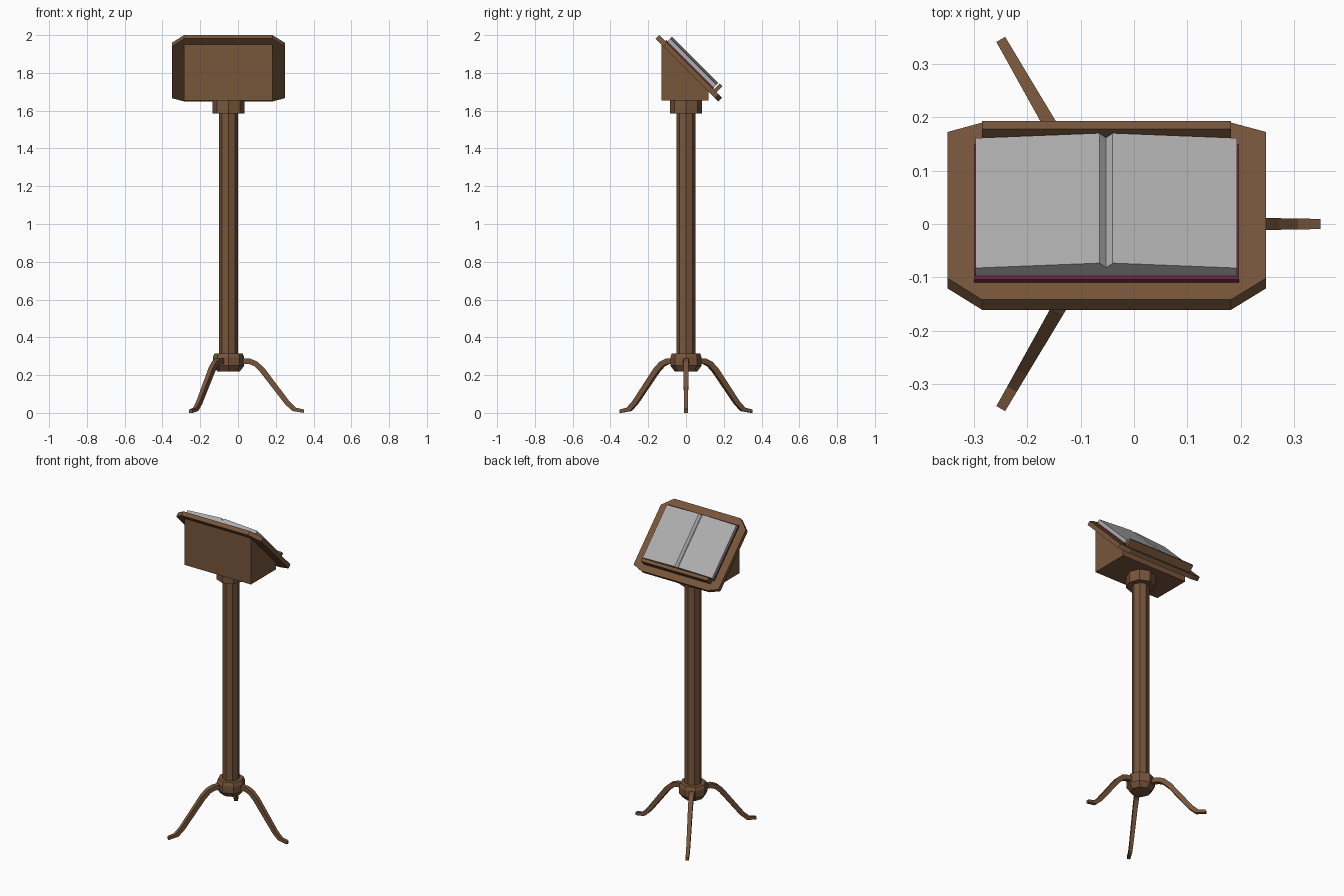
import bpy, bmesh, math

if "Cube" in bpy.data.objects:
    bpy.data.objects.remove(bpy.data.objects["Cube"])

CX = -0.05          # x of the post axis
R2 = math.sqrt(0.5)


def material(name, rgb):
    m = bpy.data.materials.new(name)
    m.diffuse_color = (*rgb, 1)
    m.use_nodes = True
    m.node_tree.nodes["Principled BSDF"].inputs["Base Color"].default_value = m.diffuse_color
    return m


WOOD = material("brown wood", (0.185, 0.092, 0.044))
PAGE = material("grey paper", (0.42, 0.42, 0.42))
COVER = material("burgundy cover", (0.13, 0.022, 0.045))


def make(name, rings, mat):
    """Skin a list of equal-length vertex rings and cap both ends."""
    bm = bmesh.new()
    vs = [[bm.verts.new(p) for p in ring] for ring in rings]
    n = len(vs[0])
    for a, b in zip(vs, vs[1:]):
        for i in range(n):
            j = (i + 1) % n
            bm.faces.new((a[i], a[j], b[j], b[i]))
    bm.faces.new(vs[0][::-1])
    bm.faces.new(vs[-1])
    bmesh.ops.recalc_face_normals(bm, faces=bm.faces)
    me = bpy.data.meshes.new(name)
    bm.to_mesh(me)
    bm.free()
    me.materials.append(mat)
    ob = bpy.data.objects.new(name, me)
    bpy.context.collection.objects.link(ob)
    return ob


def octagon(name, profile):
    """Eight-sided turned part on the post axis from (radius, z) pairs."""
    make(name, [[(CX + r * math.cos(i * math.pi / 4), r * math.sin(i * math.pi / 4), z)
                 for i in range(8)] for r, z in profile], WOOD)


def tilt(x, s, n):
    """Board space (s down the slope, n off the surface) to world space."""
    return (x, -0.142 + R2 * (s + n), 2.0 + R2 * (n - s))


def slab(name, x0, x1, s0, s1, n0, n1, mat):
    make(name, [[tilt(x0, s0, n), tilt(x1, s0, n), tilt(x1, s1, n), tilt(x0, s1, n)]
                for n in (n0, n1)], mat)


# post and collars
octagon("post", [(0.05, 0.25), (0.05, 1.62)])
octagon("lower_collar", [(0.06, 0.22), (0.083, 0.25), (0.083, 0.293), (0.075, 0.315)])
octagon("upper_collar", [(0.085, 1.585), (0.085, 1.656)])

# three curved legs: (radius, top z) and (radius, bottom z) along the path
top = [(.05, .29), (.115, .287), (.152, .272), (.19, .237), (.322, .062), (.358, .027), (.40, .018)]
low = [(.05, .26), (.105, .26), (.135, .248), (.168, .215), (.300, .045), (.338, .010), (.40, 0)]
for k in range(3):
    c, s = math.cos(k * math.tau / 3), math.sin(k * math.tau / 3)
    rings = []
    for t, b in zip(top, low):
        w = 0.0165 - 0.0175 * t[0]
        rings.append([(CX + r * c - v * s, r * s + v * c, z)
                      for (r, z), v in ((t, -w), (t, w), (b, w), (b, -w))])
    make(f"leg_{k + 1}", rings, WOOD)

# wedge box under the board
wedge = [(-0.13, 1.655), (0.12, 1.655), (0.12, 1.70), (-0.13, 1.95)]
make("wedge_box", [[(x, y, z) for y, z in wedge] for x in (-0.285, 0.182)], WOOD)

# tilted board with clipped corners
outline = [(-.285, 0), (.182, 0), (.248, .057), (.248, .445),
           (.182, .47), (-.285, .47), (-.35, .445), (-.35, .057)]
make("board", [[tilt(x, s, n) for x, s in outline] for n in (-0.027, 0)], WOOD)

# ledge holding the book
slab("ledge", -0.285, 0.182, 0.407, 0.428, -0.005, 0.046, WOOD)

# open book: cover and page block with a central fold
slab("book_cover", -0.30, 0.197, 0.045, 0.405, 0, 0.008, COVER)
pages = [(-.297, .008), (.193, .008), (.193, .029), (-.040, .042),
         (-.0525, .030), (-.065, .042), (-.297, .029)]
make("book_pages", [[tilt(x, s, n) for x, n in pages] for s in (0.055, 0.40)], PAGE)
